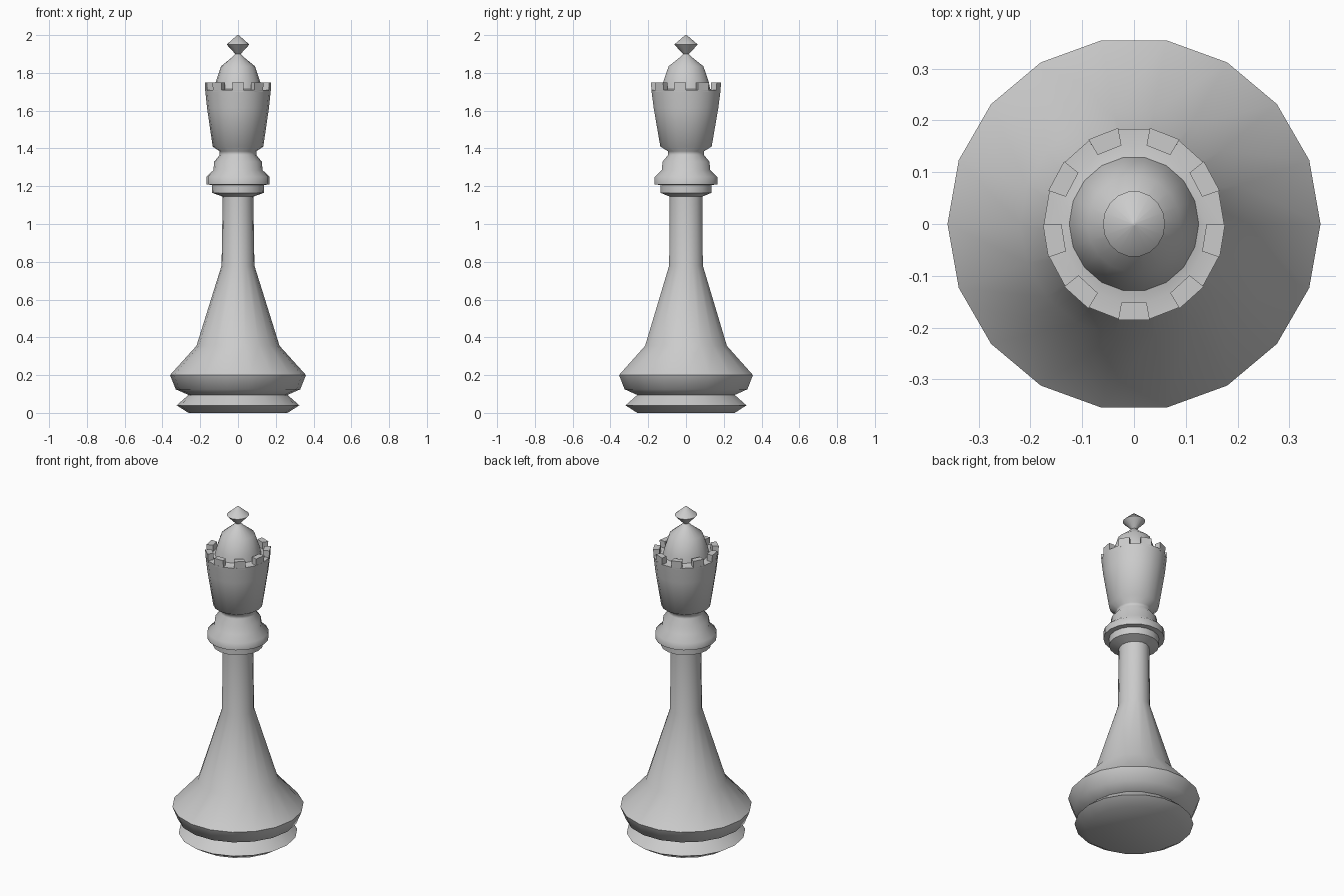
import bpy, bmesh
from math import cos, sin, radians

if "Cube" in bpy.data.objects:
    bpy.data.objects.remove(bpy.data.objects["Cube"])

N = 18  # sides of every turned part


def point(r, z, ys, i):
    a = radians(360 / N * i)
    return (r * cos(a), r * ys * sin(a), z)


def finish(bm, name, angle):
    bmesh.ops.recalc_face_normals(bm, faces=bm.faces)
    mesh = bpy.data.meshes.new(name)
    bm.to_mesh(mesh)
    bm.free()
    ob = bpy.data.objects.new(name, mesh)
    bpy.context.collection.objects.link(ob)
    bpy.ops.object.select_all(action='DESELECT')
    ob.select_set(True)
    bpy.context.view_layer.objects.active = ob
    bpy.ops.object.shade_smooth_by_angle(angle=radians(angle))
    return ob


def lathe(name, profile, angle=60):
    """Turn (radius, z, y-stretch) points into a closed solid."""
    bm = bmesh.new()
    rings = [[bm.verts.new(point(r, z, ys, i)) for i in range(N)] for r, z, ys in profile]
    for a, b in zip(rings, rings[1:]):
        for i in range(N):
            j = (i + 1) % N
            bm.faces.new((a[i], a[j], b[j], b[i]))
    bm.faces.new(rings[0])
    bm.faces.new(rings[-1])
    return finish(bm, name, angle)


# base, stem, collar, crown cup, dome and finial turned as one skin
lathe("turned_body", [
    (0.262, 0, 1), (0.325, 0.04, 1), (0.262, 0.095, 1), (0.33, 0.125, 1), (0.36, 0.2, 1),
    (0.22, 0.355, 1), (0.087, 0.78, 1.04), (0.081, 1.145, 1.08),
    (0.137, 1.165, 1), (0.138, 1.207, 1), (0.168, 1.209, 1), (0.168, 1.25, 1),
    (0.13, 1.285, 1), (0.126, 1.33, 1), (0.097, 1.365, 1), (0.097, 1.385, 1), (0.134, 1.41, 1.03),
    (0.164, 1.615, 1.06), (0.174, 1.71, 1.07), (0.14, 1.71, 1.1),
    (0.125, 1.715, 1.04), (0.118, 1.75, 1.04), (0.09, 1.835, 1.04), (0.035, 1.88, 1.04),
    (0.014, 1.9, 1.04), (0.06, 1.95, 1.06), (0.004, 2.0, 1)])

# battlements: every second sector of the rim is raised
bm = bmesh.new()
for i in range(1, N, 2):
    v = [bm.verts.new(point(r, z, ys, k)) for k in (i, i + 1)
         for r, z, ys in ((0.14, 1.7, 1.1), (0.173, 1.7, 1.07), (0.176, 1.75, 1.07), (0.14, 1.75, 1.1))]
    bm.faces.new(v[:4])
    bm.faces.new(v[4:])
    for k in range(4):
        m = (k + 1) % 4
        bm.faces.new((v[k], v[m], v[4 + m], v[4 + k]))
finish(bm, "crown_battlements", 30)
